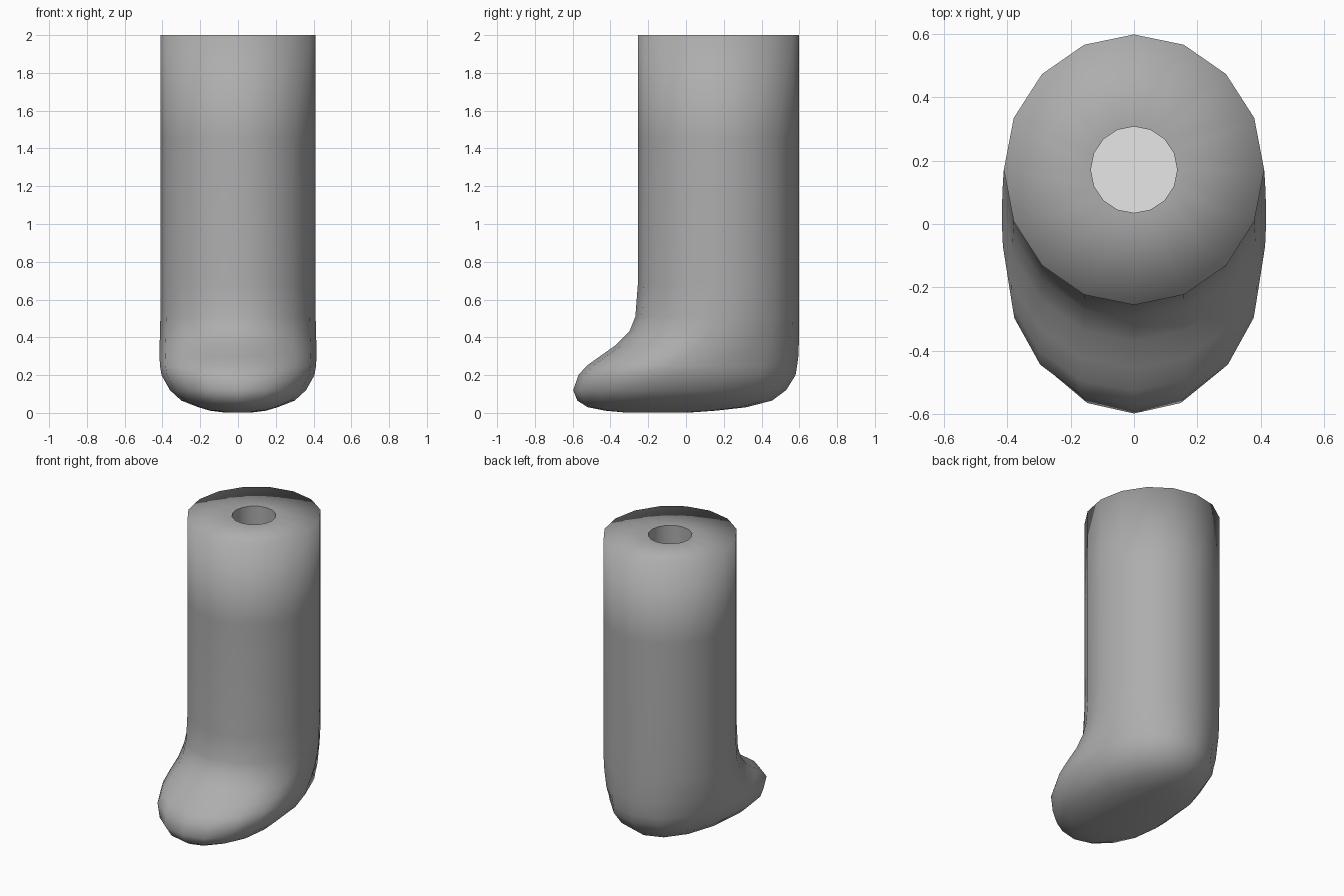
import bpy, bmesh, math

cube = bpy.data.objects.get("Cube")
if cube:
    bpy.data.objects.remove(cube, do_unlink=True)

SIDES = 16


def material(name, value):
    mat = bpy.data.materials.new(name)
    mat.use_nodes = True
    colour = (value, value, value, 1)
    mat.diffuse_color = colour
    mat.node_tree.nodes["Principled BSDF"].inputs["Base Color"].default_value = colour
    return mat


def ring(bm, z, front, back, width, centre, power=2.0):
    """Egg-shaped loop, with separate front and back depths about its centre."""
    verts = []
    for i in range(SIDES):
        a = 2 * math.pi * i / SIDES
        c, s = math.cos(a), math.sin(a)
        x = math.copysign(abs(c) ** (2 / power), c) * width
        y = math.copysign(abs(s) ** (2 / power), s)
        y = centre + y * (back - centre if y > 0 else centre - front)
        verts.append(bm.verts.new((x, y, z)))
    return verts


def bridge(bm, lower, upper):
    return [bm.faces.new((lower[i], lower[(i + 1) % SIDES],
                          upper[(i + 1) % SIDES], upper[i])) for i in range(SIDES)]


# Sole to top: height, front, back, half width, centre, roundness
sections = [
    (0.002, -0.32, 0.02, 0.07, -0.15, 2.0),
    (0.012, -0.43, 0.16, 0.15, -0.15, 2.0),
    (0.03, -0.52, 0.32, 0.21, -0.15, 2.1),
    (0.065, -0.575, 0.455, 0.30, -0.15, 2.1),
    (0.12, -0.597, 0.53, 0.36, -0.13, 2.15),
    (0.20, -0.57, 0.58, 0.405, -0.10, 2.2),
    (0.25, -0.525, 0.588, 0.413, -0.07, 2.15),
    (0.30, -0.455, 0.595, 0.416, 0.0, 2.1),
    (0.36, -0.37, 0.597, 0.415, 0.08, 2.0),
    (0.43, -0.30, 0.597, 0.413, 0.13, 2.0),
    (0.51, -0.268, 0.597, 0.411, 0.16, 2.0),
    (0.68, -0.255, 0.597, 0.41, 0.171, 2.0),
    (1.45, -0.255, 0.597, 0.41, 0.171, 2.0),
    (2.0, -0.255, 0.597, 0.41, 0.171, 2.0),
]

bm = bmesh.new()
loops = [ring(bm, *s) for s in sections]
bm.faces.new(list(reversed(loops[0])))
for low, high in zip(loops, loops[1:]):
    bridge(bm, low, high)

# Round socket sunk into the flat top
rim = ring(bm, 2.0, 0.035, 0.307, 0.136, 0.171)
socket = ring(bm, 1.6, 0.035, 0.307, 0.136, 0.171)
bridge(bm, loops[-1], rim)
bridge(bm, rim, socket)
floor = bm.faces.new(socket)

for face in bm.faces:
    face.smooth = True
floor.smooth = False
floor.material_index = 1
for loop in (rim, socket):
    for i in range(SIDES):
        bm.edges.get((loop[i], loop[(i + 1) % SIDES])).smooth = False

bmesh.ops.recalc_face_normals(bm, faces=bm.faces)
mesh = bpy.data.meshes.new("lower_leg_and_foot")
bm.to_mesh(mesh)
bm.free()
mesh.materials.append(material("mid grey", 0.42))
mesh.materials.append(material("light grey", 0.8))
leg = bpy.data.objects.new("lower_leg_and_foot", mesh)
bpy.context.collection.objects.link(leg)
